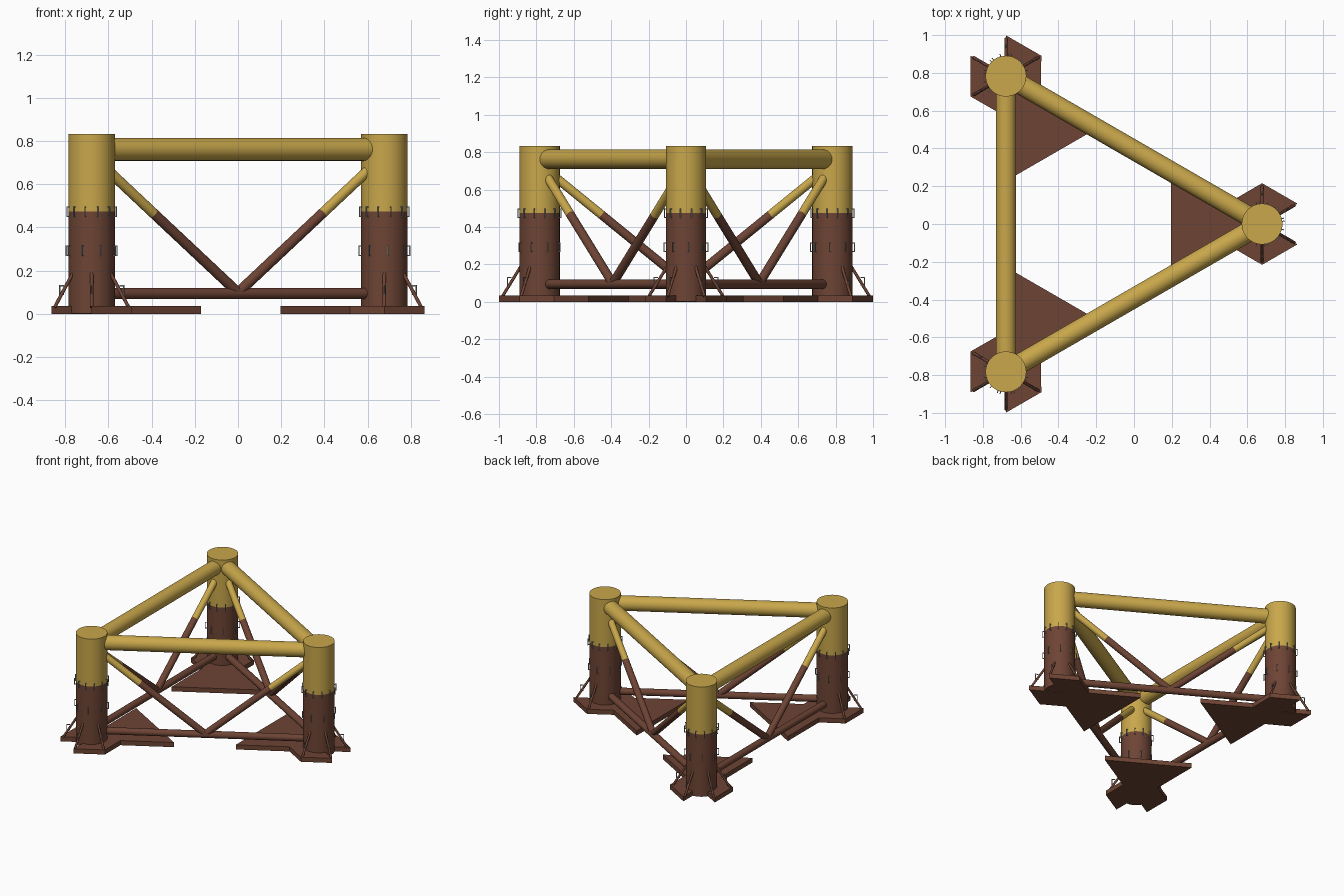
import bpy, bmesh, math
from mathutils import Vector, Matrix

if "Cube" in bpy.data.objects:
    bpy.data.objects.remove(bpy.data.objects["Cube"])


def material(name, color):
    m = bpy.data.materials.new(name)
    m.diffuse_color = (*color, 1)
    m.use_nodes = True
    m.node_tree.nodes["Principled BSDF"].inputs["Base Color"].default_value = m.diffuse_color
    return m


YELLOW = material("yellow_paint", (0.58, 0.385, 0.07))
BROWN = material("brown_hull_paint", (0.155, 0.058, 0.035))
GREY = material("grey_steel", (0.30, 0.32, 0.34))


def finish(name, bm, mats, smooth=False):
    bmesh.ops.recalc_face_normals(bm, faces=bm.faces)
    mesh = bpy.data.meshes.new(name)
    bm.to_mesh(mesh)
    bm.free()
    for m in mats:
        mesh.materials.append(m)
    ob = bpy.data.objects.new(name, mesh)
    bpy.context.collection.objects.link(ob)
    if smooth:
        bpy.ops.object.select_all(action='DESELECT')
        ob.select_set(True)
        bpy.context.view_layer.objects.active = ob
        bpy.ops.object.shade_smooth_by_angle(angle=math.radians(35))
    return ob


def tube(name, p, q, r, mats, split=None, n=32):
    """Capped tube from p to q; the colour changes at fraction split."""
    p, q = Vector(p), Vector(q)
    rot = (q - p).to_track_quat('Z', 'Y')
    stops = [0, 1] if split is None else [0, split, 1]
    bm = bmesh.new()
    rings = []
    for t in stops:
        c = p.lerp(q, t)
        rings.append([bm.verts.new(c + rot @ Vector((r * math.cos(a), r * math.sin(a), 0)))
                      for a in (2 * math.pi * i / n for i in range(n))])
    for k in range(len(rings) - 1):
        for i in range(n):
            j = (i + 1) % n
            f = bm.faces.new((rings[k][i], rings[k][j], rings[k + 1][j], rings[k + 1][i]))
            f.material_index = k
    bm.faces.new(rings[0][::-1])
    bm.faces.new(rings[-1]).material_index = len(mats) - 1
    return finish(name, bm, mats, True)


def box(bm, mat, center, size):
    bmesh.ops.create_cube(bm, size=1, matrix=mat @ Matrix.Translation(center)
                          @ Matrix.Diagonal((*size, 1)))


def staple(bm, base, angle, r, z, h=0.05, out=0.013):
    """Small U-shaped handle standing out radially from radius r."""
    m = base @ Matrix.Rotation(angle, 4, 'Z')
    t = 0.005
    box(bm, m, (r + out - t / 2, 0, z), (t, t, h))
    for s in (-1, 1):
        box(bm, m, (r + out / 2 - 0.004, 0, z + s * (h - t) / 2), (out + 0.004, t, t))


R_TRI, CX = 0.904, -0.226            # column circle radius and its centre
COL_R, COL_H, PAINT_Z = 0.108, 0.833, 0.473
PLATE_T = 0.035
half = [(-0.481, 0.308), (-0.16, 0.123), (0, 0.216), (0.187, 0.108)]
outline = half + [(0, 0)] + [(x, -y) for x, y in reversed(half)]

angles = [math.radians(a) for a in (0, 120, 240)]
feet = [Vector((CX + R_TRI * math.cos(a), R_TRI * math.sin(a), 0)) for a in angles]
names = ["right", "back", "front"]

for a, foot, side in zip(angles, feet, names):
    base = Matrix.Translation(foot) @ Matrix.Rotation(a, 4, 'Z')

    # column, painted in two colours
    tube(side + "_column", foot + Vector((0, 0, 0.002)), foot + Vector((0, 0, COL_H)),
         COL_R, [BROWN, YELLOW], PAINT_Z / COL_H, 40)

    # flat foot plate
    bm = bmesh.new()
    face = bm.faces.new([bm.verts.new((x, y, 0)) for x, y in outline])
    ext = bmesh.ops.extrude_face_region(bm, geom=[face])
    bmesh.ops.translate(bm, vec=(0, 0, PLATE_T),
                        verts=[v for v in ext["geom"] if isinstance(v, bmesh.types.BMVert)])
    bm.transform(base)
    finish(side + "_foot_plate", bm, [BROWN])

    # slanted braces between plate and column
    for i, d in enumerate((-90, -30, 30, 90)):
        m = base @ Matrix.Rotation(math.radians(d), 4, 'Z')
        tube(f"{side}_foot_brace_{i + 1}", m @ Vector((0.198, 0, 0.03)),
             m @ Vector((0.100, 0, 0.19)), 0.008, [BROWN], n=12)

    # handles around the column and on the braces
    bm = bmesh.new()
    for i in range(12):
        staple(bm, base, math.radians(30 * i + 15), COL_R, PAINT_Z)
    for i in range(8):
        staple(bm, base, math.radians(45 * i + 7.5), COL_R, 0.292)
    for d in (-90, -30, 30, 90):
        staple(bm, base, math.radians(d), 0.156, 0.11, 0.045, 0.018)
    finish(side + "_handles", bm, [GREY])

for i in range(3):
    p, q = feet[i], feet[(i + 1) % 3]
    tag = names[i] + "_to_" + names[(i + 1) % 3]
    up = lambda v, z: Vector((v.x, v.y, z))
    # top and bottom beams
    tube(tag + "_top_beam", up(p, 0.762), up(q, 0.762), 0.053, [YELLOW])
    tube(tag + "_bottom_beam", up(p, 0.094), up(q, 0.094), 0.025, [BROWN], n=24)
    # V of diagonals meeting at the middle of the bottom beam
    mid = up((p + q) / 2, 0.098)
    for k, end in enumerate((p, q)):
        tube(f"{tag}_diagonal_{k + 1}", mid, up(end, 0.735), 0.024,
             [BROWN, YELLOW], (0.465 - 0.098) / (0.735 - 0.098), 24)
